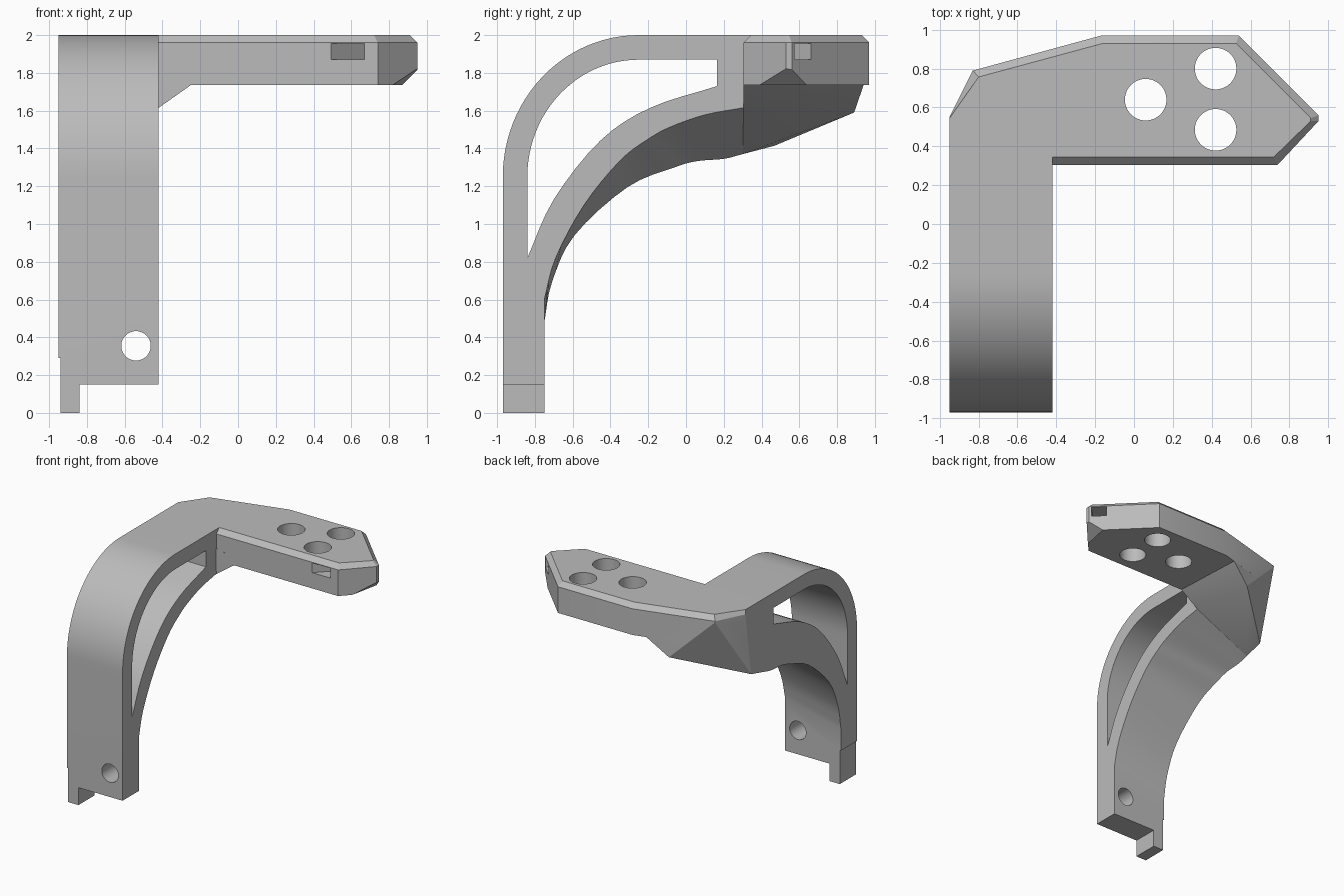
import bpy, bmesh, math
from mathutils import Vector

cube = bpy.data.objects.get("Cube")
if cube:
    bpy.data.objects.remove(cube, do_unlink=True)

grey = bpy.data.materials.new("plain grey")
grey.use_nodes = True
grey.diffuse_color = (0.5, 0.5, 0.5, 1)
grey.node_tree.nodes["Principled BSDF"].inputs["Base Color"].default_value = (0.5, 0.5, 0.5, 1)

LEFT, RIGHT = -0.95, -0.42   # side walls of the arm


def finish(name, bm):
    bmesh.ops.recalc_face_normals(bm, faces=bm.faces)
    mesh = bpy.data.meshes.new(name)
    bm.to_mesh(mesh)
    bm.free()
    mesh.materials.append(grey)
    obj = bpy.data.objects.new(name, mesh)
    bpy.context.collection.objects.link(obj)
    return obj


def loft(name, *rings):
    """Closed solid through rings with equal point counts."""
    bm = bmesh.new()
    loops = [[bm.verts.new(p) for p in ring] for ring in rings]
    for a, b in zip(loops, loops[1:]):
        for i in range(len(a)):
            j = (i + 1) % len(a)
            bm.faces.new((a[i], a[j], b[j], b[i]))
    bm.faces.new(loops[0])
    bm.faces.new(loops[-1])
    return finish(name, bm)


def hull(name, points):
    bm = bmesh.new()
    verts = [bm.verts.new(p) for p in points]
    bmesh.ops.convex_hull(bm, input=verts)
    bmesh.ops.delete(bm, geom=[v for v in bm.verts if not v.link_faces], context='VERTS')
    return finish(name, bm)


def box(name, lo, hi):
    return hull(name, [(x, y, z) for x in (lo[0], hi[0]) for y in (lo[1], hi[1]) for z in (lo[2], hi[2])])


def cylinder(name, centre, radius, axis):
    c, d = Vector(centre), Vector(axis)
    u = d.orthogonal().normalized()
    v = d.normalized().cross(u)
    ring = [c + radius * (u * math.cos(t) + v * math.sin(t)) for t in [math.tau * i / 48 for i in range(48)]]
    return loft(name, [p - d for p in ring], [p + d for p in ring])


def spline(pts, steps=4):
    """Smooth curve through 2D points."""
    p = [Vector(q) for q in pts]
    p = [2 * p[0] - p[1]] + p + [2 * p[-1] - p[-2]]
    out = []
    for a, b, c, d in zip(p, p[1:], p[2:], p[3:]):
        for k in range(steps):
            t = k / steps
            out.append(0.5 * (2 * b + (c - a) * t + (2 * a - 5 * b + 4 * c - d) * t * t
                              + (3 * b - a - 3 * c + d) * t ** 3))
    return out + [p[-2]]


def arc(cy, cz, ry, rz, n=24):
    """Quarter ellipse from the front to the top."""
    return [(cy - ry * math.cos(math.pi / 2 * i / n), cz + rz * math.sin(math.pi / 2 * i / n)) for i in range(n + 1)]


def at(x, pts):
    return [(x, p[0], p[1]) for p in pts]


def combine(target, other, operation):
    mod = target.modifiers.new("combine", 'BOOLEAN')
    mod.operation, mod.solver, mod.object = operation, 'EXACT', other
    bpy.context.view_layer.objects.active = target
    bpy.ops.object.modifier_apply(modifier=mod.name)
    bpy.data.objects.remove(other, do_unlink=True)


# Curved arm, with an underside that is deeper along the outer side
outer = [(-0.97, 0.15)] + arc(-0.25, 1.25, 0.72, 0.75) + [(0.36, 2.0)]
under_left = spline([(-0.75, 0.48), (-0.71, 0.69), (-0.59, 0.94), (-0.31, 1.195),
                     (-0.06, 1.3), (0.06, 1.333), (0.2, 1.345), (0.3, 1.37)])
under_right = spline([(-0.75, 0.6), (-0.69, 0.82), (-0.54, 1.1), (-0.35, 1.335),
                      (-0.2, 1.45), (-0.08, 1.515), (0.1, 1.578), (0.3, 1.615)])
rings = []
for x, under, end in ((LEFT, under_left, 1.42), (RIGHT, under_right, 1.67)):
    rings.append(at(x, outer + [(0.36, end)] + under[::-1] + [(-0.75, 0.15)]))
body = loft("bracket", *rings)

# Window through the arm
opening = spline([(-0.84, 0.82), (-0.70, 1.13), (-0.455, 1.44), (-0.19, 1.615), (0.165, 1.73)])
opening = arc(-0.25, 1.25, 0.59, 0.62) + [(0.165, 1.87)] + opening[::-1]
window = loft("window_cutter", at(-1.2, opening), at(-0.2, opening))
combine(body, window, 'DIFFERENCE')

# Mounting plate with a bevelled upper rim
rim = [(-0.95, 0.305), (-0.95, 0.55), (-0.83, 0.79), (-0.17, 0.97), (0.54, 0.97),
       (0.95, 0.56), (0.95, 0.53), (0.74, 0.305)]
top = [(-0.95, 0.345), (-0.95, 0.545), (-0.8, 0.757), (-0.16, 0.93), (0.525, 0.93),
       (0.91, 0.545), (0.91, 0.53), (0.72, 0.345)]
plate = loft("plate", *[[(x, y, z) for x, y in ring] for ring, z in ((rim, 1.735), (rim, 1.96), (top, 2.0))])

# Trim the plate at the outer corner and under the tip
corner, back_low, side_low = (-0.83, 0.79, 1.95), (-0.46, 0.89, 1.59), (-0.95, 0.47, 1.415)
side_top = (-0.95, 0.55, 1.95)
bm = bmesh.new()
bm.from_mesh(plate.data)
centre = Vector((0, 0.6, 1.85))
for tri in ((corner, back_low, side_low), (corner, side_top, side_low),
            ((0.95, 0.545, 1.82), (0.82, 0.4, 1.735), (0.87, 0.64, 1.735))):
    a, b, c = map(Vector, tri)
    normal = (b - a).cross(c - a).normalized()
    if normal.dot(centre - a) > 0:
        normal.negate()
    cut = bmesh.ops.bisect_plane(bm, geom=bm.verts[:] + bm.edges[:] + bm.faces[:], dist=1e-5,
                                 plane_co=a, plane_no=normal, clear_outer=True)
    edges = [e for e in cut["geom_cut"] if isinstance(e, bmesh.types.BMEdge)]
    bmesh.ops.holes_fill(bm, edges=edges)
bmesh.ops.recalc_face_normals(bm, faces=bm.faces)
bm.to_mesh(plate.data)
bm.free()

# Faceted gusset joining the plate to the arm
gusset = hull("gusset", [corner, back_low, side_low, side_top, (-0.95, 0.3, 1.95), (-0.95, 0.3, 1.37),
                         (-0.42, 0.305, 1.615), (-0.25, 0.305, 1.735), (-0.25, 0.305, 1.8),
                         (-0.28, 0.94, 1.735), (-0.28, 0.94, 1.8)])
combine(plate, gusset, 'UNION')
combine(body, plate, 'UNION')

# Foot: slim relief on the outer side and a locating tab
combine(body, box("relief_cutter", (-1.2, -1.2, -0.1), (-0.94, -0.6, 0.29)), 'DIFFERENCE')
combine(body, box("tab", (-0.94, -0.97, 0), (-0.84, -0.75, 0.2)), 'UNION')

# Screw holes and the slanted slot through the tip
holes = [((-0.54, -0.86, 0.355), 0.078, (0, 0.3, 0))]
holes += [((x, y, 1.85), 0.107, (0, 0, 0.4)) for x, y in ((0.06, 0.64), (0.42, 0.8), (0.42, 0.485))]
for c, r, axis in holes:
    combine(body, cylinder("hole_cutter", c, r, axis), 'DIFFERENCE')
along, across = Vector((0.4, 0.4, 0)), Vector((0.0625, -0.0625, 0)) * 0.71 * 1.0
mid = Vector((0.73, 0.455, 0))
slot = hull("slot_cutter", [mid + s * along + t * across + Vector((0, 0, z))
                            for s in (-1, 1) for t in (-1, 1) for z in (1.87, 1.955)])
combine(body, slot, 'DIFFERENCE')

bpy.ops.object.select_all(action='DESELECT')
body.select_set(True)
bpy.context.view_layer.objects.active = body
bpy.ops.object.shade_smooth_by_angle(angle=math.radians(25))
